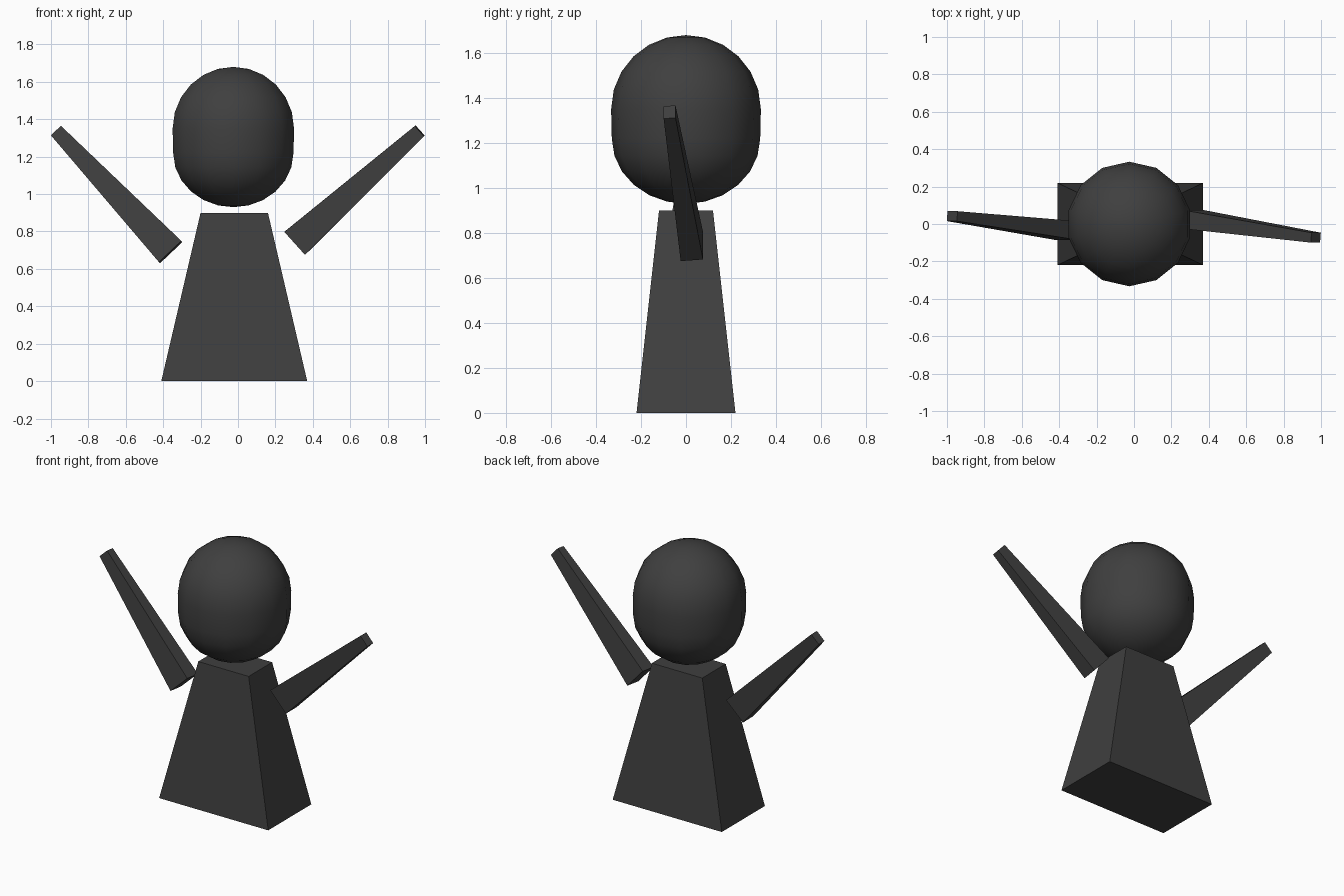
import bpy, bmesh, math
from mathutils import Vector

if "Cube" in bpy.data.objects:
    bpy.data.objects.remove(bpy.data.objects["Cube"], do_unlink=True)

# One dark grey material for everything
grey = bpy.data.materials.new("dark_grey")
grey.use_nodes = True
colour = (0.05, 0.05, 0.05, 1.0)
grey.diffuse_color = colour
grey.node_tree.nodes["Principled BSDF"].inputs["Base Color"].default_value = colour


def add_object(name, bm, smooth=False):
    bmesh.ops.recalc_face_normals(bm, faces=bm.faces)
    for face in bm.faces:
        face.smooth = smooth
    mesh = bpy.data.meshes.new(name)
    bm.to_mesh(mesh)
    bm.free()
    mesh.materials.append(grey)
    obj = bpy.data.objects.new(name, mesh)
    bpy.context.collection.objects.link(obj)
    return obj


def tapered_box(name, start, end, size_start, size_end, side):
    """Four-sided frustum; sizes are (along side, along the third axis)."""
    start, end = Vector(start), Vector(end)
    axis = (end - start).normalized()
    u = Vector(side)
    u = (u - axis * u.dot(axis)).normalized()
    v = axis.cross(u)
    bm = bmesh.new()
    rings = []
    for centre, (a, b) in ((start, size_start), (end, size_end)):
        rings.append([bm.verts.new(centre + u * a / 2 * i + v * b / 2 * j)
                      for i, j in ((-1, -1), (1, -1), (1, 1), (-1, 1))])
    low, high = rings
    bm.faces.new(low[::-1])
    bm.faces.new(high)
    for k in range(4):
        n = (k + 1) % 4
        bm.faces.new((low[k], low[n], high[n], high[k]))
    return add_object(name, bm)


# Body
tapered_box("body", (-0.02, 0, 0), (-0.02, 0, 0.9), (0.78, 0.44), (0.36, 0.24), (1, 0, 0))

# Raised arms, narrowing towards the hands
arm_base, arm_tip = (0.10, 0.165), (0.053, 0.074)
tapered_box("left_arm", (0.307, 0.026, 0.74), (0.972, -0.073, 1.338), arm_base, arm_tip, (0, 1, 0))
tapered_box("right_arm", (-0.36, -0.035, 0.69), (-0.972, 0.042, 1.338), arm_base, arm_tip, (0, 1, 0))

# Head: 14-sided sphere stretched at its middle
bm = bmesh.new()
bmesh.ops.create_uvsphere(bm, u_segments=14, v_segments=13, radius=1)
middle = math.sin(math.pi / 26)  # height of the two rings beside the equator
for vert in bm.verts:
    x, y, z = vert.co
    ring = max(math.hypot(x, y), 1e-6)
    t = (abs(z) - middle) / (1 - middle)
    grow = math.sqrt(max(0, 1 - t * t)) / ring if ring > 1e-4 else 0
    height = 1.35 + 0.33 * t if z > 0 else 1.22 - 0.29 * t
    radius = 0.333 if z > 0 else 0.33
    vert.co = (-0.025 + x * grow * radius, y * grow * radius, height)
add_object("head", bm, smooth=True)
